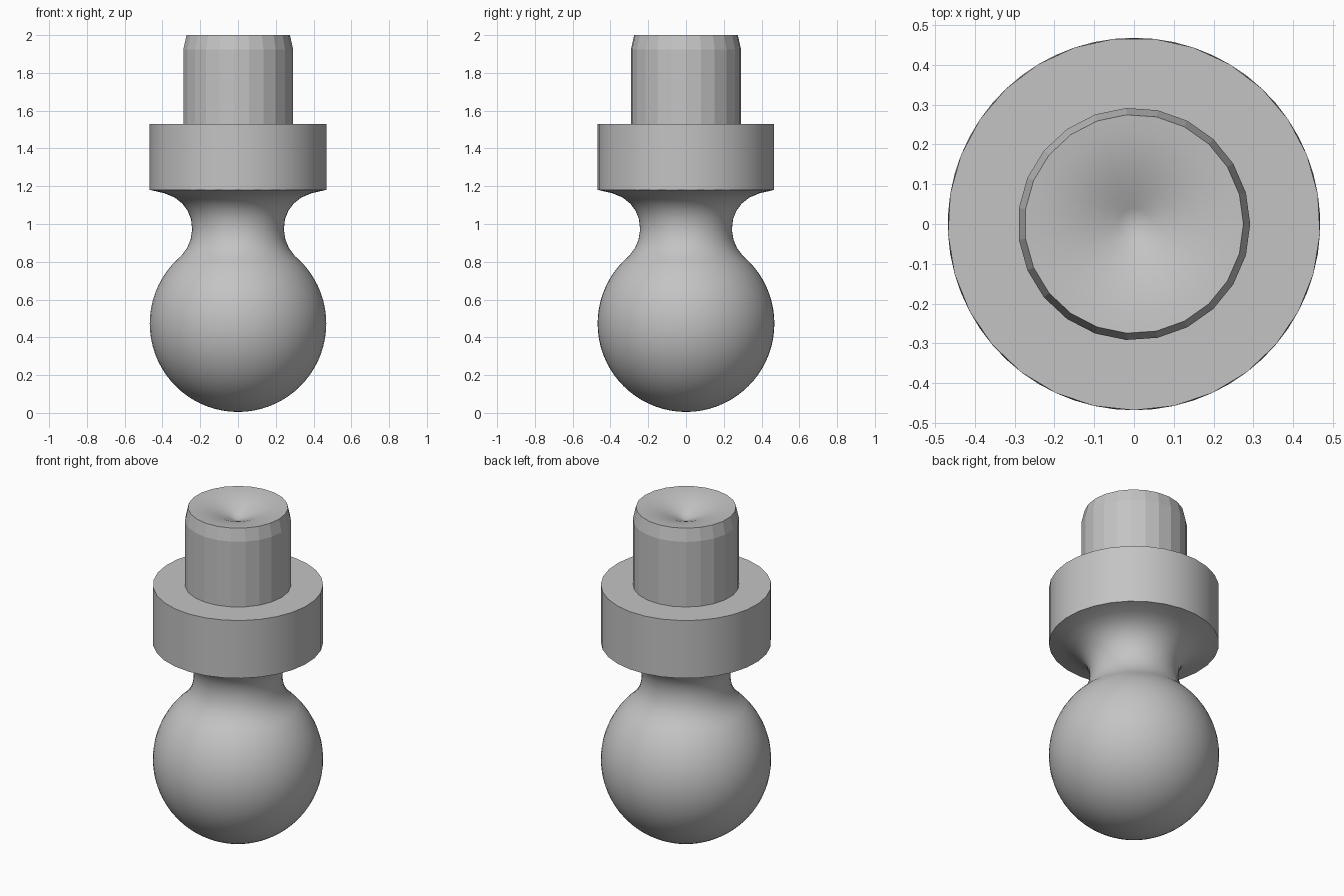
import bpy, bmesh, math

default = bpy.data.objects.get("Cube")
if default:
    bpy.data.objects.remove(default, do_unlink=True)

steel = bpy.data.materials.new("grey_steel")
steel.use_nodes = True
colour = (0.55, 0.55, 0.55, 1)
steel.diffuse_color = colour
steel.node_tree.nodes["Principled BSDF"].inputs["Base Color"].default_value = colour


def lathe(name, profile, sides, start=0.0, crease=35):
    """Revolve a bottom-to-top (radius, z) profile around z."""
    bm = bmesh.new()
    rings = []
    for r, z in profile:
        if r == 0:
            rings.append([bm.verts.new((0, 0, z))] * sides)
            continue
        angles = [start + math.tau * i / sides for i in range(sides)]
        rings.append([bm.verts.new((r * math.cos(a), r * math.sin(a), z)) for a in angles])
    for low, high in zip(rings, rings[1:]):
        for i in range(sides):
            j = (i + 1) % sides
            # Poles repeat a vertex, so keep each corner once
            bm.faces.new(list(dict.fromkeys((low[i], low[j], high[j], high[i]))))
    bmesh.ops.recalc_face_normals(bm, faces=bm.faces)
    mesh = bpy.data.meshes.new(name)
    bm.to_mesh(mesh)
    bm.free()
    obj = bpy.data.objects.new(name, mesh)
    bpy.context.collection.objects.link(obj)
    mesh.materials.append(steel)
    bpy.ops.object.select_all(action='DESELECT')
    obj.select_set(True)
    bpy.context.view_layer.objects.active = obj
    bpy.ops.object.shade_smooth_by_angle(angle=math.radians(crease))
    return obj


# Ball, running up into the concave neck
R, C, STEPS = 0.468, 0.473, 28
top_angle = math.radians(140)
ball = [(0, C - R)]
for i in range(1, STEPS + 1):
    a = top_angle * i / STEPS
    ball.append((R * math.sin(a), C - R * math.cos(a)))
neck = [(0.27, 0.873), (0.252, 0.915), (0.243, 0.97), (0.249, 1.025), (0.267, 1.07),
        (0.295, 1.108), (0.335, 1.14), (0.39, 1.163), (0.465, 1.18)]
lathe("ball_and_neck", ball + neck, 58, -math.pi / 2)

# Wide collar, with its underside tucked inside the neck flare
lathe("collar", [(0.39, 1.18), (0.468, 1.18), (0.468, 1.53), (0, 1.53)], 29, -math.pi / 2)

# Shaft with chamfered rim and a dished centre mark in the end
lathe("shaft", [(0, 1.5), (0.292, 1.5), (0.292, 1.925), (0.275, 2.0), (0.23, 1.996),
                (0.18, 1.987), (0.13, 1.973), (0.08, 1.953), (0.04, 1.936), (0, 1.918)],
      23, 0, crease=11)
